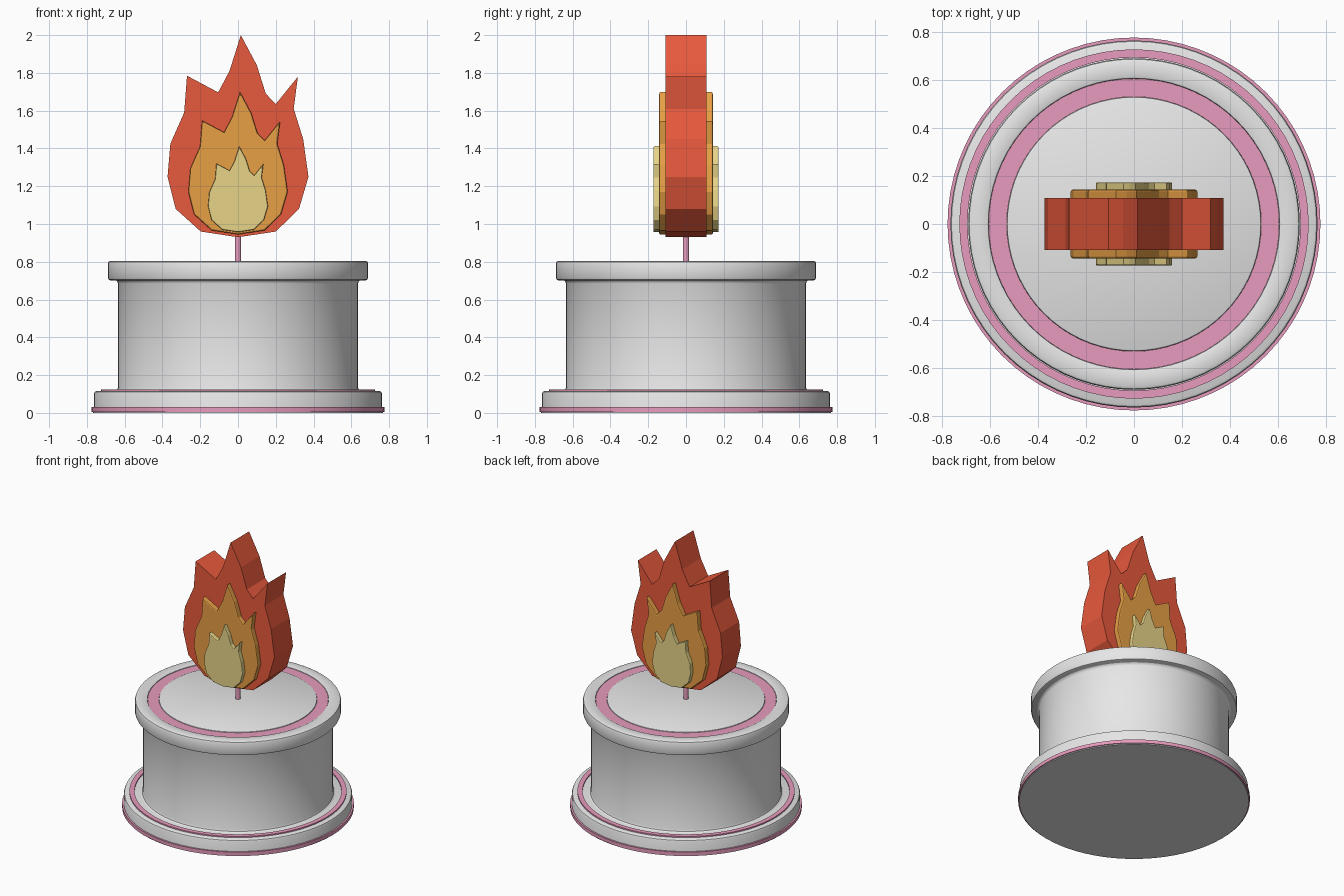
import bpy, bmesh, math

if "Cube" in bpy.data.objects:
    bpy.data.objects.remove(bpy.data.objects["Cube"])


def material(name, rgb):
    m = bpy.data.materials.new(name)
    m.diffuse_color = (*rgb, 1.0)
    m.use_nodes = True
    m.node_tree.nodes["Principled BSDF"].inputs["Base Color"].default_value = m.diffuse_color
    return m


WHITE = material("white", (0.8, 0.8, 0.8))
PINK = material("pink", (0.8, 0.33, 0.51))
RED = material("flame red", (0.8, 0.1, 0.045))
ORANGE = material("flame orange", (0.8, 0.35, 0.06))
YELLOW = material("flame yellow", (0.8, 0.66, 0.25))


def finish(name, bm, mat, smooth=True):
    bmesh.ops.recalc_face_normals(bm, faces=bm.faces[:])
    me = bpy.data.meshes.new(name)
    bm.to_mesh(me)
    bm.free()
    me.materials.append(mat)
    ob = bpy.data.objects.new(name, me)
    bpy.context.collection.objects.link(ob)
    if smooth:
        bpy.ops.object.select_all(action='DESELECT')
        ob.select_set(True)
        bpy.context.view_layer.objects.active = ob
        bpy.ops.object.shade_smooth_by_angle(angle=math.radians(35))
    return ob


def lathe(name, profile, mat, n=72, closed=False):
    """Revolve (radius, z) points about the z axis."""
    bm = bmesh.new()
    rings = []
    for r, z in profile:
        if r == 0:
            rings.append([bm.verts.new((0, 0, z))] * n)
        else:
            rings.append([bm.verts.new((r * math.cos(2 * math.pi * i / n),
                                        r * math.sin(2 * math.pi * i / n), z)) for i in range(n)])
    pairs = list(zip(rings, rings[1:]))
    if closed:
        pairs.append((rings[-1], rings[0]))
    for a, b in pairs:
        for i in range(n):
            j = (i + 1) % n
            quad = list(dict.fromkeys((a[i], a[j], b[j], b[i])))
            bm.faces.new(quad)
    return finish(name, bm, mat)


def band(name, r0, r1, z0, z1, mat):
    return lathe(name, [(r0, z0), (r1, z0), (r1, z1), (r0, z1)], mat, closed=True)


# Base plate with rounded top edge, and its pink trims
lathe("base_plate", [(0, 0), (0.768, 0), (0.768, 0.01), (0.763, 0.03), (0.763, 0.102), (0.759, 0.111),
                     (0.75, 0.116), (0.5, 0.116), (0, 0.116)], WHITE)
band("base_edge_trim", 0.75, 0.775, 0.006, 0.032, PINK)
band("base_top_trim", 0.692, 0.726, 0.11, 0.125, PINK)

# Drum, flared slightly where it meets the base and the rim
lathe("drum", [(0, 0.1), (0.65, 0.1), (0.65, 0.116), (0.64, 0.122), (0.635, 0.135),
               (0.635, 0.685), (0.64, 0.697), (0.652, 0.705), (0, 0.705)], WHITE)

# Rim with rounded edges and a shallow groove holding the pink ring
lathe("rim", [(0, 0.702), (0.676, 0.702), (0.685, 0.706), (0.689, 0.715), (0.689, 0.79),
              (0.685, 0.8), (0.675, 0.805), (0.612, 0.805), (0.606, 0.802), (0.604, 0.79),
              (0.529, 0.79), (0.527, 0.802), (0.521, 0.805), (0, 0.805)], WHITE)
band("rim_ring", 0.529, 0.604, 0.785, 0.798, PINK)

# Wick
lathe("wick", [(0, 0.79), (0.017, 0.79), (0.017, 1.0), (0, 1.0)], PINK, n=12)

# Flame: one outline at three sizes, thicker as it gets smaller
BASE = 0.93
OUTLINE = [(0.015, 2.0), (0.1, 1.84), (0.147, 1.69), (0.2, 1.635), (0.317, 1.78), (0.295, 1.61),
           (0.345, 1.45), (0.373, 1.25), (0.323, 1.08), (0.2, 0.96), (0, 0.93), (-0.197, 0.96),
           (-0.33, 1.08), (-0.373, 1.25), (-0.358, 1.425), (-0.285, 1.59), (-0.27, 1.785),
           (-0.105, 1.697), (-0.045, 1.81)]


def flame(name, scale, bottom, half, bevel, mat):
    bm = bmesh.new()
    front, back = [[bm.verts.new((x * scale, y, bottom + (z - BASE) * scale)) for x, z in OUTLINE]
                   for y in (-half, half)]
    caps = [bm.faces.new(front), bm.faces.new(back)]
    n = len(OUTLINE)
    for i in range(n):
        j = (i + 1) % n
        bm.faces.new((front[i], front[j], back[j], back[i]))
    if bevel:
        bmesh.ops.recalc_face_normals(bm, faces=bm.faces[:])
        edges = [e for f in caps for e in f.edges]
        bmesh.ops.bevel(bm, geom=edges, offset=bevel, segments=2, profile=0.5, affect='EDGES')
    finish(name, bm, mat, smooth=False)


flame("outer_flame", 1.0, 0.93, 0.108, 0, RED)
flame("middle_flame", 0.705, 0.945, 0.143, 0.008, ORANGE)
flame("inner_flame", 0.425, 0.957, 0.173, 0.006, YELLOW)
